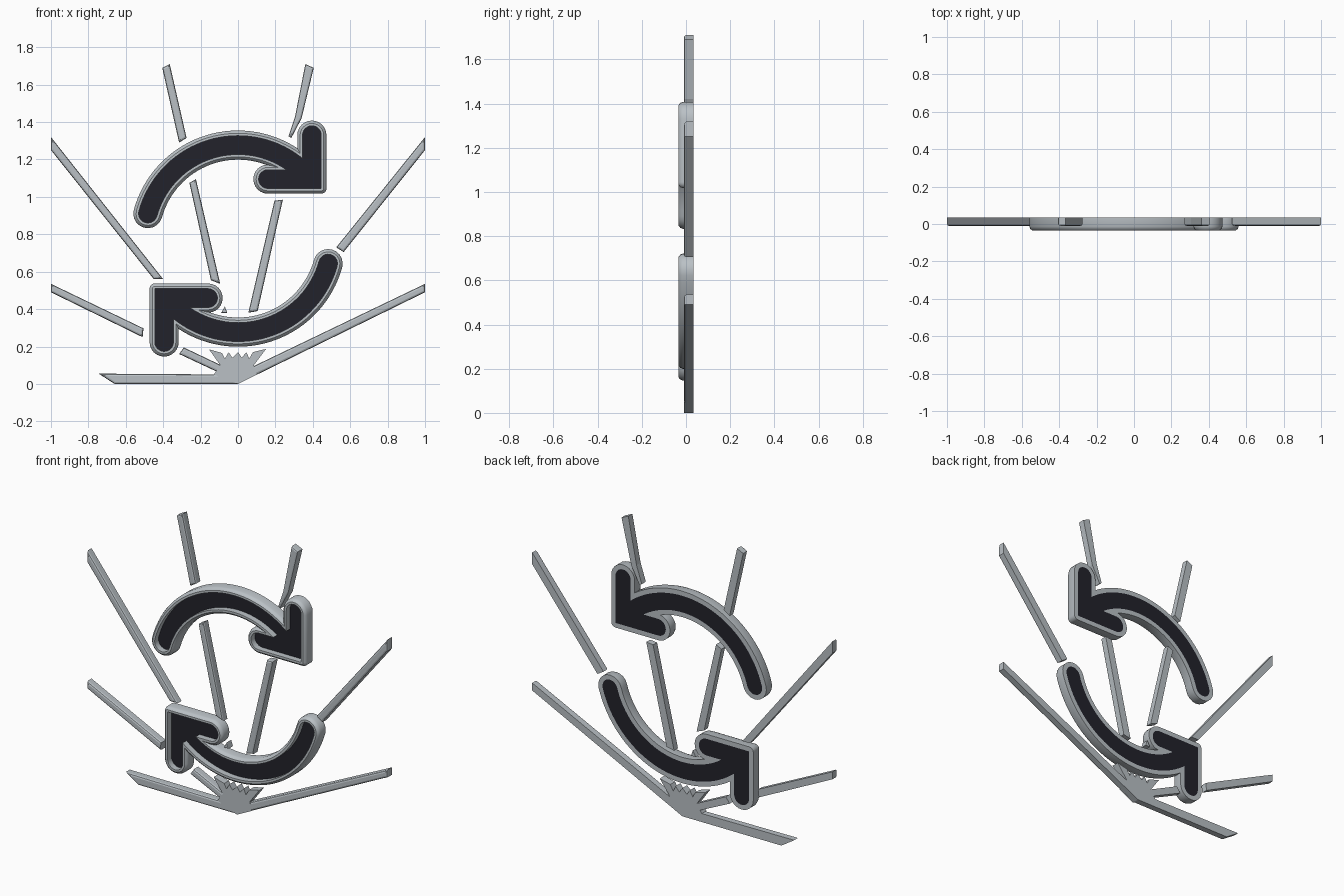
import bpy, bmesh, math
from math import cos, sin, pi, radians

if "Cube" in bpy.data.objects:
    bpy.data.objects.remove(bpy.data.objects["Cube"], do_unlink=True)

MID = 0.777          # height of the centre of the arrow ring
RING = 0.5           # ring radius at the stroke centre
BACK, FRONT = 0.035, -0.034
CORE, RIM = 0.05, 0.078   # half widths of the inlay and the rim
TIP = (0.395, 1.095)      # arrowhead corner


def material(name, rgb):
    m = bpy.data.materials.new(name)
    m.use_nodes = True
    m.diffuse_color = (*rgb, 1)
    bsdf = m.node_tree.nodes["Principled BSDF"]
    bsdf.inputs["Base Color"].default_value = (*rgb, 1)
    bsdf.inputs["Roughness"].default_value = 0.6
    return m


silver = material("silver grey", (0.49, 0.53, 0.56))
ink = material("dark ink", (0.016, 0.016, 0.024))


def finish(bm, name, mat):
    bmesh.ops.remove_doubles(bm, verts=bm.verts, dist=1e-5)
    bmesh.ops.recalc_face_normals(bm, faces=bm.faces)
    me = bpy.data.meshes.new(name)
    bm.to_mesh(me)
    bm.free()
    me.materials.append(mat)
    ob = bpy.data.objects.new(name, me)
    bpy.context.collection.objects.link(ob)
    return ob


def turn(cx, cz, r, a0, a1, n):
    """Points along a circular arc, angles in degrees."""
    angles = [radians(a0 + (a1 - a0) * i / n) for i in range(n + 1)]
    return [(cx + r * cos(a), cz + r * sin(a)) for a in angles]


def arc_outline(w):
    """Curved arrow shaft with round ends."""
    a0, a1 = 164.5, 43
    s, e = turn(0, MID, RING, a0, a1, 1)
    return (turn(0, MID, RING + w, a0, a1, 36) + turn(*e, w, a1, a1 - 180, 10)[1:-1]
            + turn(0, MID, RING - w, a1, a0, 36) + turn(*s, w, a0 + 180, a0, 10)[1:-1])


def head_outline(w):
    """L shaped arrowhead with round ends and a softened outer corner."""
    x, z = TIP
    return (turn(x, 1.33, w, 0, 180, 12) + [(x - w, z + w)]
            + turn(0.16, z, w, 90, 270, 12)
            + turn(x + CORE, z - CORE, w - CORE, -90, 0, 6))


def layered(name, outline, layers, mat):
    """Solid stacked from outlines of given half width at given depths."""
    bm = bmesh.new()
    rings = [[bm.verts.new((x, y, z)) for x, z in outline(w)] for w, y in layers]
    n = len(rings[0])
    for a, b in zip(rings, rings[1:]):
        for i in range(n):
            j = (i + 1) % n
            bm.faces.new((a[i], a[j], b[j], b[i]))
    bm.faces.new(rings[0])
    bm.faces.new(rings[-1])
    return finish(bm, name, mat)


def combine(ob, other, operation):
    mod = ob.modifiers.new("join", "BOOLEAN")
    mod.operation = operation
    mod.solver = "EXACT"
    mod.object = other
    bpy.context.view_layer.objects.active = ob
    bpy.ops.object.modifier_apply(modifier=mod.name)
    bpy.data.objects.remove(other, do_unlink=True)


def smooth(ob):
    bpy.ops.object.select_all(action="DESELECT")
    ob.select_set(True)
    bpy.context.view_layer.objects.active = ob
    bpy.ops.object.shade_smooth_by_angle(angle=radians(30))


# Arrow rim: rounded shell with a groove cut through it
shell = [(RIM, BACK), (RIM, -0.014), (RIM - 0.005, -0.026), (RIM - 0.015, FRONT)]
slot = [(CORE, 0.1), (CORE, -0.1)]
rim = layered("upper_arrow_rim", arc_outline, shell, silver)
combine(rim, layered("head", head_outline, shell, silver), "UNION")
for outline in (arc_outline, head_outline):
    combine(rim, layered("groove", outline, slot, silver), "DIFFERENCE")
smooth(rim)

# Dark inlay, sunk at the front and flush at the back
fill = [(CORE, BACK), (CORE, 0.003)]
inlay = layered("upper_arrow_inlay", arc_outline, fill, ink)
combine(inlay, layered("head_inlay", head_outline, fill, ink), "UNION")

# Lower arrow is the upper one turned half way round
for ob in (rim, inlay):
    low = ob.copy()
    low.name = ob.name.replace("upper", "lower")
    low.rotation_euler = (0, pi, 0)
    low.location.z = 2 * MID
    bpy.context.collection.objects.link(low)


def bar(name, pts, bevel=0.011):
    """Flat bar from a front outline, with softened front edges."""
    bm = bmesh.new()
    back = [bm.verts.new((x, BACK, z)) for x, z in pts]
    front = [bm.verts.new((x, -0.01, z)) for x, z in pts]
    n = len(pts)
    for i in range(n):
        j = (i + 1) % n
        bm.faces.new((back[i], back[j], front[j], front[i]))
    bm.faces.new(back)
    face = bm.faces.new(front)
    bmesh.ops.recalc_face_normals(bm, faces=bm.faces)
    if bevel:
        bmesh.ops.bevel(bm, geom=list(face.edges), offset=bevel, segments=2,
                        profile=0.5, affect="EDGES", clamp_overlap=True)
    return finish(bm, name, silver)


# Rays
bar("upper_right_ray", [(-.405, 1.69), (-.365, 1.71), (-.275, 1.315), (-.315, 1.29)])
bar("inner_right_ray", [(-.26, 1.075), (-.225, 1.095), (-.095, .535), (-.145, .555)])
bar("upper_left_ray", [(.36, 1.71), (.405, 1.69), (.34, 1.42), (.285, 1.315), (.27, 1.325), (.305, 1.43)])
bar("inner_left_ray", [(.195, .98), (.24, .985), (.105, .39), (.055, .38)])
bar("side_right_ray", [(-1, 1.32), (-1, 1.25), (-.45, .56), (-.4, .56)])
bar("side_left_ray", [(1, 1.32), (1, 1.25), (.565, .705), (.525, .73)])
bar("low_right_ray", [(-1, .535), (-1, .49), (-.51, .25), (-.505, .297)])
bar("low_left_ray", [(1, .535), (1, .49), (0, 0), (0, .055)])
bar("floor_ray", [(-.745, .055), (-.66, 0), (0, 0), (0, .05)])
bar("low_ray_stub", [(-.315, .16), (-.29, .195), (-.08, .095), (-.08, .05)])
bar("ray_chip", [(-.09, .38), (-.07, .415), (-.058, .38)], 0.004)

# Hub where the rays meet, with a jagged crown
bar("ray_hub", [(0, 0), (-.13, .05), (-.095, .1), (-.155, .185), (-.085, .165),
                (-.07, .135), (-.05, .17), (-.03, .14), (0, .17), (.02, .14),
                (.045, .17), (.06, .135), (.08, .17), (.15, .187), (.085, .1), (.1, .05)], 0)
